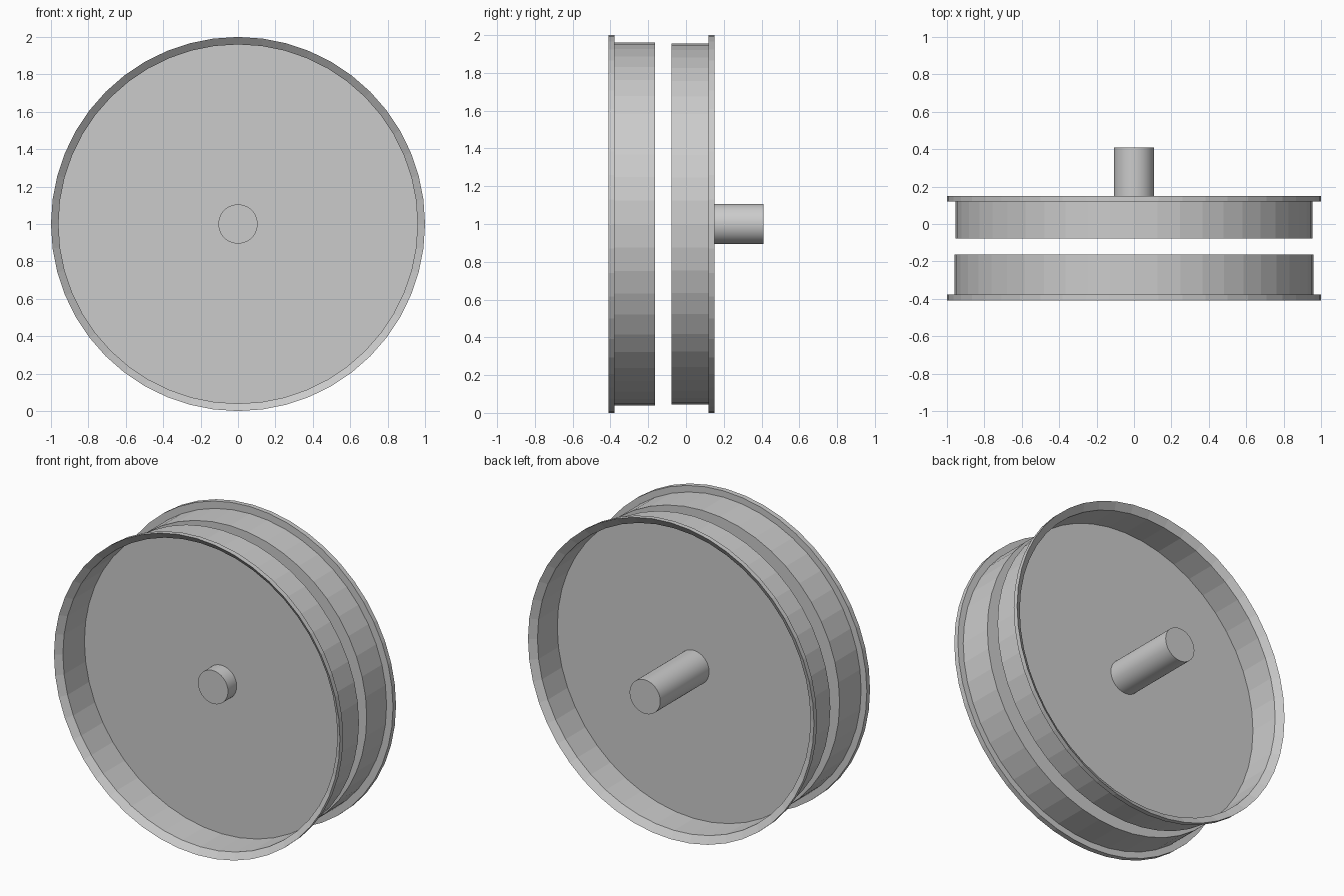
import bpy, bmesh, math
from mathutils import Matrix, Vector

if "Cube" in bpy.data.objects:
    bpy.data.objects.remove(bpy.data.objects["Cube"])

AXIS_Z = 1.0


def finish(name, bm):
    mesh = bpy.data.meshes.new(name)
    bm.to_mesh(mesh)
    bm.free()
    obj = bpy.data.objects.new(name, mesh)
    bpy.context.collection.objects.link(obj)
    return obj


def lathe(name, profile, sides):
    """Spin (radius, y) points around the horizontal wheel axis."""
    bm = bmesh.new()
    verts = [bm.verts.new((0, y, AXIS_Z + r)) for r, y in profile]
    edges = [bm.edges.new(pair) for pair in zip(verts, verts[1:])]
    bmesh.ops.spin(bm, geom=verts + edges, cent=(0, 0, AXIS_Z), axis=(0, 1, 0),
                   angle=math.tau, steps=sides, use_duplicate=False)
    bmesh.ops.remove_doubles(bm, verts=bm.verts, dist=1e-4)
    bmesh.ops.recalc_face_normals(bm, faces=bm.faces)
    return finish(name, bm)


def dish(name, floor, lip, rim, radius):
    # flat floor, straight wall, flange with a bevelled inner edge
    return lathe(name, [(0, floor), (radius, floor), (radius, lip), (1.0, lip),
                        (1.0, rim), (radius, lip)], 48)


def rod(name, y0, y1, radius):
    bm = bmesh.new()
    place = Matrix.Translation(Vector((0, (y0 + y1) / 2, AXIS_Z))) @ Matrix.Rotation(math.pi / 2, 4, 'X')
    bmesh.ops.create_cone(bm, cap_ends=True, segments=48, radius1=radius,
                          radius2=radius, depth=y1 - y0, matrix=place)
    for f in bm.faces:
        f.smooth = len(f.verts) == 4
    for e in bm.edges:
        e.smooth = all(f.smooth for f in e.link_faces)
    return finish(name, bm)


# Two open dishes set back to back with a gap
dish("front_dish", -0.163, -0.378, -0.41, 0.96)
dish("back_dish", -0.078, 0.12, 0.15, 0.955)

# Axle stubs on each floor
rod("front_axle_stub", -0.25, -0.163, 0.105)
rod("back_axle", -0.078, 0.41, 0.107)
